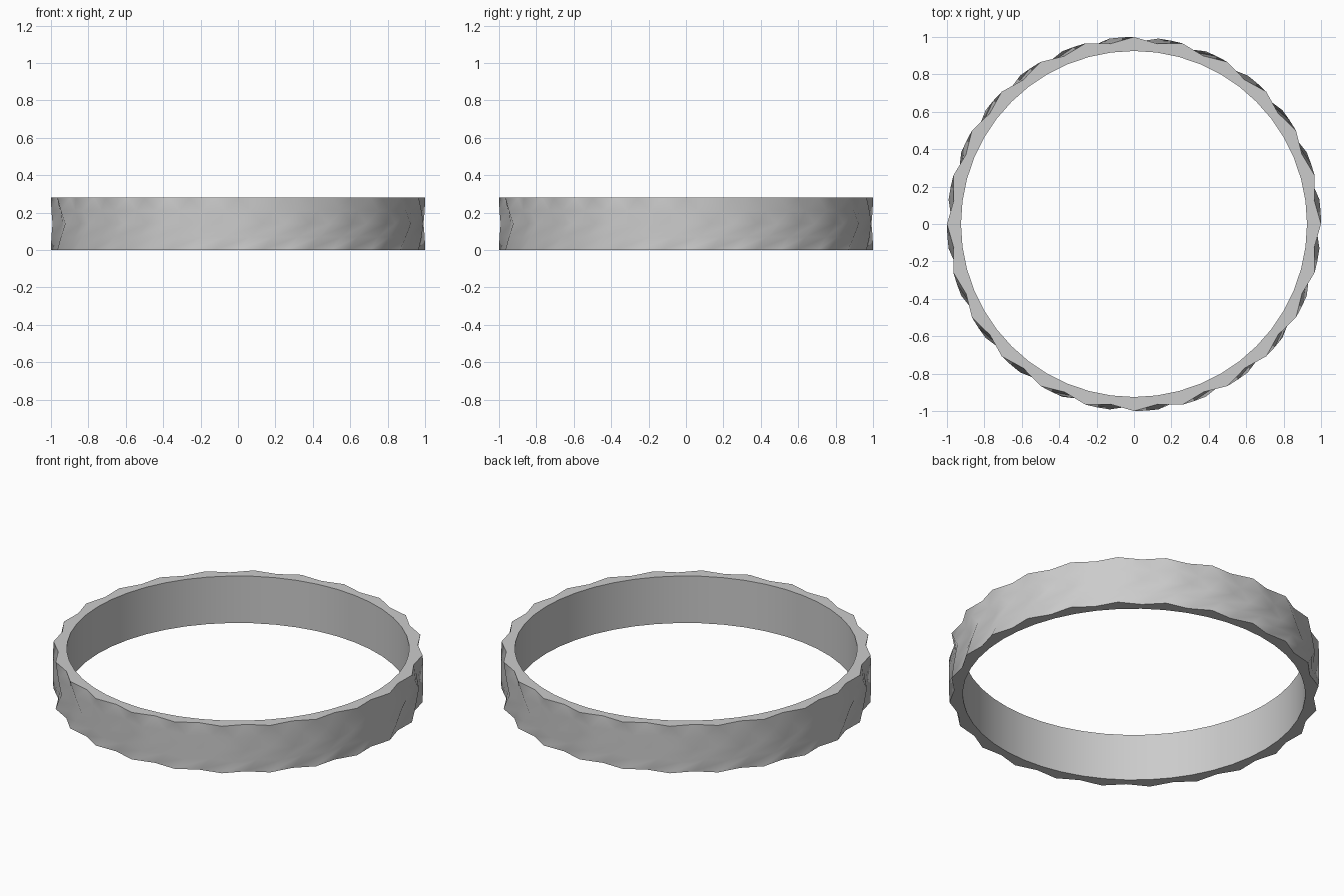
import bpy, bmesh, math

cube = bpy.data.objects.get("Cube")
if cube:
    bpy.data.objects.remove(cube, do_unlink=True)

HEIGHT = 0.28
INNER, VALLEY, RIDGE = 0.925, 0.972, 1.0
LOBES = 24
COLS = LOBES * 2
STEP = math.tau / COLS
ROWS = 4

grey = bpy.data.materials.new("light grey")
grey.use_nodes = True
grey.diffuse_color = (0.6, 0.6, 0.6, 1)
grey.node_tree.nodes["Principled BSDF"].inputs["Base Color"].default_value = grey.diffuse_color

bm = bmesh.new()


def ring(radius_of, z, turn=0.0, count=COLS):
    """Closed loop of vertices at one height."""
    step = math.tau / count
    return [bm.verts.new((radius_of(i) * math.cos(i * step + turn),
                          radius_of(i) * math.sin(i * step + turn), z))
            for i in range(count)]


def bridge(a, b):
    """Quads joining two loops."""
    n = len(a)
    for i in range(n):
        j = (i + 1) % n
        bm.faces.new((a[i], a[j], b[j], b[i]))


# Outer wall: ridges and valleys bent into chevrons about the middle height
loops = []
for r in range(ROWS + 1):
    t = r / ROWS
    turn = STEP * (1 - abs(2 * t - 1))
    loops.append(ring(lambda i: VALLEY if i % 2 else RIDGE, t * HEIGHT, turn))

# Plain inner wall, closing the loop back to the bottom
loops.append(ring(lambda i: INNER, HEIGHT))
loops.append(ring(lambda i: INNER, 0))
for k, loop in enumerate(loops):
    bridge(loop, loops[(k + 1) % len(loops)])
bmesh.ops.recalc_face_normals(bm, faces=bm.faces)

mesh = bpy.data.meshes.new("chevron_ring")
bm.to_mesh(mesh)
bm.free()
mesh.materials.append(grey)
band = bpy.data.objects.new("chevron_ring", mesh)
bpy.context.collection.objects.link(band)

# Smooth walls with crisp rims
bpy.ops.object.select_all(action='DESELECT')
band.select_set(True)
bpy.context.view_layer.objects.active = band
bpy.ops.object.shade_smooth_by_angle(angle=math.radians(45))
